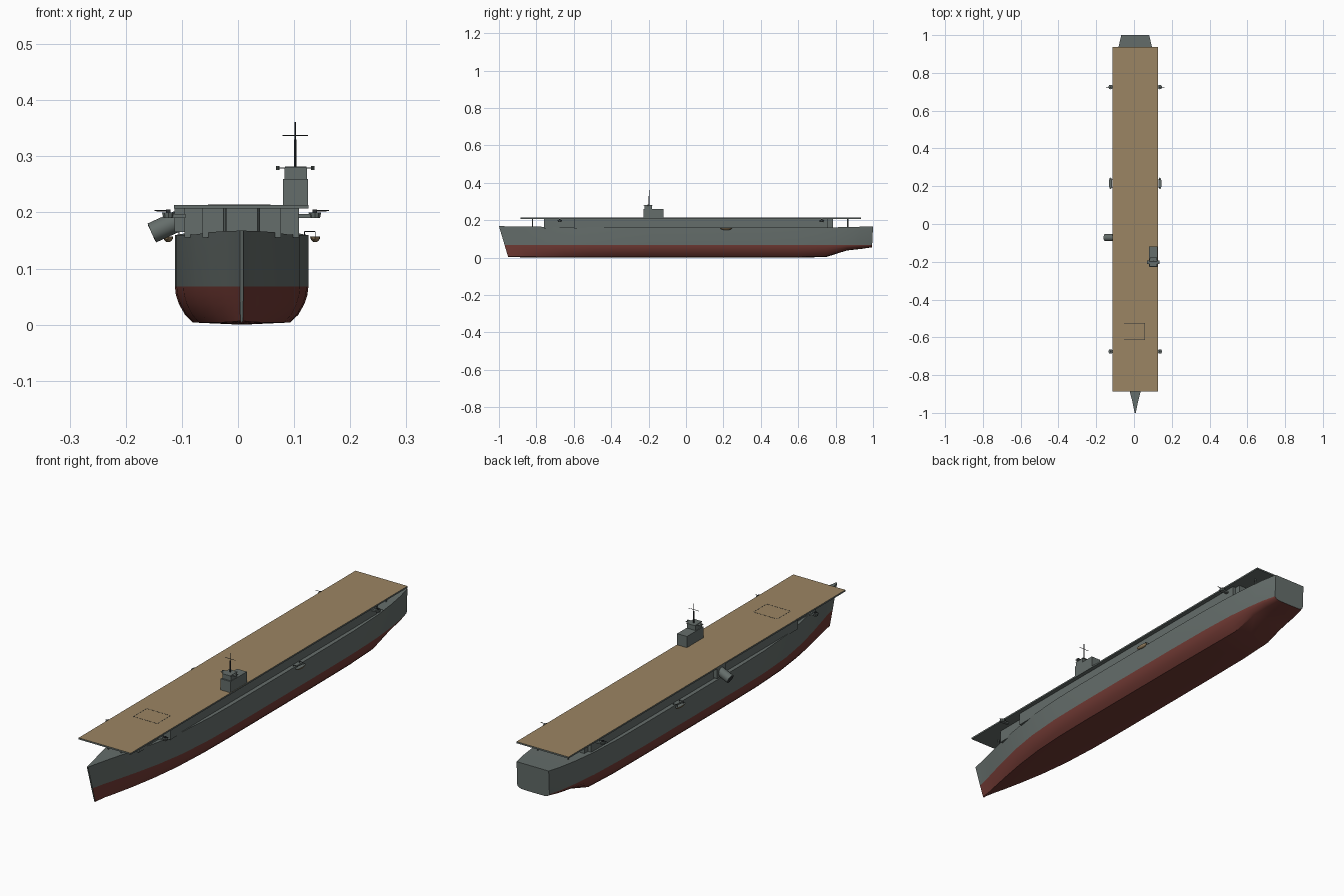
import bpy, bmesh, math
from mathutils import Vector

if "Cube" in bpy.data.objects:
    bpy.data.objects.remove(bpy.data.objects["Cube"])

CX = 0.0065  # centreline of the ship


def material(name, rgb):
    m = bpy.data.materials.new(name)
    m.diffuse_color = (*rgb, 1)
    m.use_nodes = True
    m.node_tree.nodes["Principled BSDF"].inputs["Base Color"].default_value = m.diffuse_color
    return m


GREY = material("hull grey", (0.13, 0.155, 0.147))
RED = material("antifouling red", (0.165, 0.042, 0.034))
TAN = material("deck wood", (0.33, 0.235, 0.125))
DARK = material("dark metal", (0.025, 0.028, 0.03))


def finish(name, bm, mats, smooth=False):
    bmesh.ops.recalc_face_normals(bm, faces=bm.faces)
    me = bpy.data.meshes.new(name)
    bm.to_mesh(me)
    bm.free()
    for m in mats:
        me.materials.append(m)
    ob = bpy.data.objects.new(name, me)
    bpy.context.collection.objects.link(ob)
    if smooth:
        bpy.ops.object.select_all(action='DESELECT')
        ob.select_set(True)
        bpy.context.view_layer.objects.active = ob
        bpy.ops.object.shade_smooth_by_angle(angle=math.radians(30))
    return ob


def box(name, x0, x1, y0, y1, z0, z1, mat=GREY, top=None):
    bm = bmesh.new()
    bmesh.ops.create_cube(bm, size=1)
    for v in bm.verts:
        v.co = ((x0 + x1) / 2 + v.co.x * (x1 - x0),
                (y0 + y1) / 2 + v.co.y * (y1 - y0),
                (z0 + z1) / 2 + v.co.z * (z1 - z0))
    bm.normal_update()
    if top:
        for f in bm.faces:
            f.material_index = int(f.normal.z > 0.9)
    return finish(name, bm, [mat, top] if top else [mat])


def rod(name, a, b, r, mat=GREY, sides=8, r2=None):
    a, b = Vector(a), Vector(b)
    bm = bmesh.new()
    bmesh.ops.create_cone(bm, cap_ends=True, segments=sides, radius1=r,
                          radius2=r if r2 is None else r2, depth=(b - a).length)
    q = (b - a).to_track_quat('Z', 'Y')
    for v in bm.verts:
        v.co = q @ v.co + (a + b) / 2
    return finish(name, bm, [mat], sides > 10)


# Hull: lofted stations (y, half width, keel height, deck height, bow rake)
stations = [(-1, .003, .003, .168, .05), (-.945, .014, .002, .167, .045),
            (-.89, .028, .001, .167, .035), (-.78, .055, 0, .165, .02),
            (-.66, .082, 0, .161, .01), (-.52, .104, 0, .16, 0),
            (-.36, .116, 0, .16, 0), (-.2, .119, 0, .16, 0),
            (.1, .119, 0, .16, 0), (.4, .119, 0, .16, 0),
            (.6, .117, 0, .16, 0), (.75, .111, .003, .161, 0),
            (.86, .1, .038, .163, 0), (.935, .089, .046, .165, 0),
            (1, .074, .055, .167, -.008)]
WATER = .068
levels = [(.0, 0), (.73, .004), (.85, .018), (.94, .037), (.985, .053), (1, WATER)]
bm = bmesh.new()
rings = []
for y, half, keel, deck, rake in stations:
    pts = [(w * half, keel + z * (WATER - keel) / WATER) for w, z in levels]
    pts.append((half, deck))
    loop = [(-x, z) for x, z in reversed(pts[1:])] + pts
    rings.append([bm.verts.new((CX + x, y + rake * (1 - z / deck), z)) for x, z in loop])
for a, b in zip(rings, rings[1:]):
    n = len(a)
    for i in range(n):
        j = (i + 1) % n
        f = bm.faces.new((a[i], a[j], b[j], b[i]))
        f.material_index = int(max(v.co.z for v in f.verts) < WATER + .001)
bm.faces.new(rings[0])
bm.faces.new(rings[-1])
finish("hull", bm, [GREY, RED], True)

# Hangar block, stepped in towards the bow, with a narrower stern step
box("hangar", CX - .102, CX + .102, -.6, .76, .155, .208)
box("hangar_front", CX - .07, CX + .07, -.76, -.6, .155, .208)
box("hangar_stern", CX - .088, CX + .088, .76, .785, .155, .208)

# Flight deck with wooden top, and the lift outline on it
box("flight_deck", -.114, .126, -.886, .936, .207, .2135, GREY, TAN)
lx0, lx1, ly0, ly1, t = -.053, .057, -.612, -.525, .0008
for k, (a, b, c, d) in enumerate([(lx0, lx1, ly0 - t, ly0 + t), (lx0, lx1, ly1 - t, ly1 + t),
                                  (lx0 - t, lx0 + t, ly0, ly1), (lx1 - t, lx1 + t, ly0, ly1)]):
    box(f"lift_seam_{k}", a, b, c, d, .213, .2139, DARK)

# Deck support posts at both ends
for s in (-1, 1):
    for label, x, y in (("bow", .03, -.82), ("stern", .07, .865)):
        rod(f"{label}_post_{s}", (CX + s * x, y, .16), (CX + s * x, y, .208), .003)

# Island with bridge, platform and mast
box("island", .08, .125, -.228, -.12, .213, .26)
box("bridge", .083, .123, -.222, -.182, .26, .2795)
box("bridge_wings", .068, .136, -.212, -.192, .278, .280)
box("bridge_roof", .084, .122, -.226, -.178, .2795, .282)
for x in (.071, .133):
    rod("wing_lookout", (x, -.202, .276), (x, -.202, .283), .003)
IX, IY = .102, -.197
rod("mast_lower", (IX, IY, .28), (IX, IY, .33), .0025, DARK)
rod("mast_upper", (IX, IY, .33), (IX, IY, .361), .0014, DARK)
rod("mast_yard", (IX - .023, IY, .337), (IX + .023, IY, .337), .001, DARK, 6)

# Side funnel bent down and outboard on the left
d = Vector((-.909, 0, -.417))
end = Vector((-.1535, -.072, .1635))
rod("funnel", end - d * .07, end, .0185, GREY, 16)
rod("funnel_mouth", end - d * .002, end + d * .0005, .016, DARK, 16)
box("funnel_trunk", -.113, -.09, -.1, -.044, .165, .207)

for s in (-1, 1):
    # Gun tubs with guns under the flight deck edge
    for y, reach in ((-.675, .014), (.725, .025)):
        x = CX + s * .1305
        rod("gun_tub", (x, y, .19), (x, y, .2), .0095, GREY, 10, .012)
        box("tub_bracket", *sorted((CX + s * .1, x)), y - .006, y + .006, .19, .197)
        box("gun_mount", x - .004, x + .004, y - .004, y + .004, .199, .205, DARK)
        rod("gun_barrel", (x, y, .203), (x + s * reach, y, .2035), .0012, DARK, 6)

    # Ship's boats on davits
    bx, by = CX + s * .131, .215
    bm = bmesh.new()
    bmesh.ops.create_uvsphere(bm, u_segments=12, v_segments=8, radius=1)
    bmesh.ops.bisect_plane(bm, geom=bm.verts[:] + bm.edges[:] + bm.faces[:],
                           plane_co=(0, 0, 0), plane_no=(0, 0, 1), clear_outer=True)
    bmesh.ops.holes_fill(bm, edges=[e for e in bm.edges if e.is_boundary])
    bm.normal_update()
    for f in bm.faces:
        f.material_index = int(f.normal.z > 0.9)
    for v in bm.verts:
        v.co = (bx + v.co.x * .009, by + v.co.y * .031, .157 + v.co.z * .01)
    finish("boat", bm, [TAN, GREY], True)
    for dy in (-.02, .02):
        rod("davit_arm", (CX + s * .112, by + dy, .166), (bx, by + dy, .166), .001, DARK, 6)
        rod("davit_foot", (CX + s * .112, by + dy, .158), (CX + s * .112, by + dy, .166), .001, DARK, 6)
        rod("davit_fall", (bx, by + dy, .155), (bx, by + dy, .166), .0006, DARK, 6)
